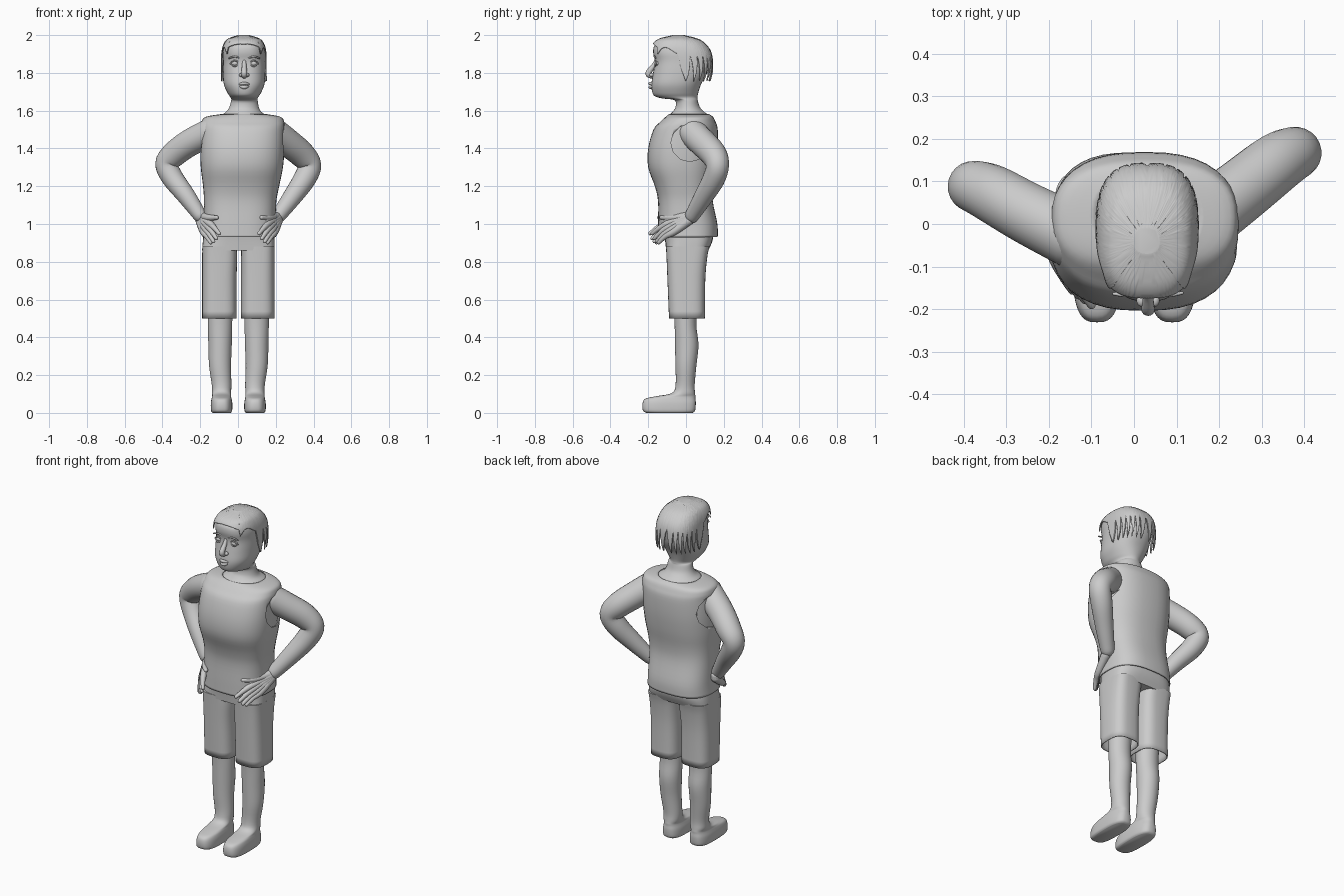
import bpy, bmesh, math
from mathutils import Vector, Matrix

if "Cube" in bpy.data.objects:
    bpy.data.objects.remove(bpy.data.objects["Cube"])


def spline(rows, t):
    """Catmull-Rom through a list of number tuples, t in 0..len-1."""
    i = min(int(t), len(rows) - 2)
    u = t - i
    a, b, c, d = (rows[max(0, min(len(rows) - 1, i + k))] for k in (-1, 0, 1, 2))
    return [0.5 * (2*q + (r-p)*u + (2*p-5*q+4*r-s)*u*u + (3*q-p-3*r+s)*u**3)
            for p, q, r, s in zip(a, b, c, d)]


def finish(name, bm, angle=50):
    bmesh.ops.recalc_face_normals(bm, faces=bm.faces)
    me = bpy.data.meshes.new(name)
    bm.to_mesh(me)
    bm.free()
    ob = bpy.data.objects.new(name, me)
    bpy.context.collection.objects.link(ob)
    bpy.ops.object.select_all(action='DESELECT')
    ob.select_set(True)
    bpy.context.view_layer.objects.active = ob
    bpy.ops.object.shade_smooth_by_angle(angle=math.radians(angle))
    return ob


def bridge(name, loops, caps=(True, True), angle=50):
    bm = bmesh.new()
    vs = [[bm.verts.new(p) for p in lp] for lp in loops]
    n = len(vs[0])
    for a, b in zip(vs, vs[1:]):
        for i in range(n):
            bm.faces.new((a[i], a[(i+1) % n], b[(i+1) % n], b[i]))
    for use, lp in zip(caps, (vs[0], vs[-1])):
        if use:
            bm.faces.new(lp)
    return finish(name, bm, angle)


def section(row, th):
    """Point on a rounded-box section (z, x0, x1, y0, y1, power); angle 0 is the front."""
    z, x0, x1, y0, y1, p = row
    s, c = math.sin(th), math.cos(th)
    return Vector(((x0+x1)/2 + (x1-x0)/2 * math.copysign(abs(s)**(2/p), s),
                   (y0+y1)/2 - (y1-y0)/2 * math.copysign(abs(c)**(2/p), c), z))


def loft(name, rows, caps=(True, True), n=40, sub=4, angle=50):
    m = (len(rows) - 1) * sub
    return bridge(name, [[section(spline(rows, k/sub), 2*math.pi*i/n) for i in range(n)]
                         for k in range(m + 1)], caps, angle)


def tube(name, pts, n=16, sub=5):
    """Round limb through (x, y, z, radius) points with domed ends."""
    m = (len(pts) - 1) * sub
    path = [spline(pts, k/sub) for k in range(m + 1)]
    cs, rs = [Vector(p[:3]) for p in path], [p[3] for p in path]
    d0, d1 = (cs[0]-cs[1]).normalized(), (cs[-1]-cs[-2]).normalized()
    dome = [math.radians(a) for a in (25, 50, 70, 85)]
    cs = ([cs[0] + d0*rs[0]*math.sin(a) for a in dome[::-1]] + cs
          + [cs[-1] + d1*rs[-1]*math.sin(a) for a in dome])
    rs = [rs[0]*math.cos(a) for a in dome[::-1]] + rs + [rs[-1]*math.cos(a) for a in dome]
    loops, t0 = [], None
    for k, (c, r) in enumerate(zip(cs, rs)):
        t = (cs[min(k+1, len(cs)-1)] - cs[max(k-1, 0)]).normalized()
        if t0 is None:
            u = t.orthogonal().normalized()
        else:
            u = t0.rotation_difference(t) @ u
        t0, v = t, t.cross(u)
        loops.append([c + r*(u*math.cos(2*math.pi*i/n) + v*math.sin(2*math.pi*i/n)) for i in range(n)])
    return bridge(name, loops)


def ball(name, loc, size):
    bm = bmesh.new()
    bmesh.ops.create_uvsphere(bm, u_segments=20, v_segments=12, radius=1)
    ob = finish(name, bm)
    ob.location, ob.scale = loc, size
    return ob


# Head, with the neck flaring into the collar
loft("head", [
    (1.545, -.12, .18, -.115, .135, 2.2), (1.575, -.09, .15, -.09, .12, 2.1), (1.595, -.062, .122, -.07, .095, 2),
    (1.62, -.045, .11, -.055, .073, 2), (1.655, -.036, .104, -.06, .062, 2), (1.664, -.037, .104, -.12, .061, 2),
    (1.675, -.043, .109, -.162, .061, 2), (1.695, -.056, .122, -.178, .065, 2.1),
    (1.74, -.075, .14, -.183, .08, 2.3), (1.80, -.08, .145, -.174, .112, 2.4), (1.86, -.08, .145, -.165, .125, 2.5),
    (1.91, -.08, .145, -.174, .122, 2.5), (1.95, -.065, .13, -.162, .09, 2.5), (1.98, -.02, .08, -.10, .04, 2.4)])

# Hair cap with fringe and ragged side and back locks
hair_rows = [(1.74, -.091, .153, -.165, .125, 2.8), (1.80, -.09, .152, -.172, .142, 2.8),
             (1.86, -.09, .152, -.178, .143, 2.8), (1.91, -.088, .15, -.184, .134, 2.7),
             (1.95, -.078, .14, -.178, .108, 2.6), (1.98, -.055, .117, -.145, .065, 2.6),
             (2.0, -.0, .06, -.07, -.01, 2.4)]
dense = [spline(hair_rows, k/20) for k in range(121)]


def hair_edge(th):
    a = abs((th + math.pi) % (2*math.pi) - math.pi)
    if a < .75:
        return 1.955 - .02*(a/.75)**2
    if a < 1.5:
        return 1.90 + .035*math.sin((a-.75)/.75*math.pi)
    tooth = abs(((a - 1.5)*4.26) % 1 - .5)*2
    return 1.755 + .15*tooth**1.5


N = 360
loops = []
for k in range(17):
    loop = []
    for i in range(N):
        th = 2*math.pi*i/N
        zb = hair_edge(th)
        z = zb + (2.0 - zb)*math.sin(k/16*math.pi/2)
        row = min(dense, key=lambda r: abs(r[0] - z)) if k < 16 else dense[-1]
        p = section(row, th)
        p.z = z
        loop.append(p)
    loops.append(loop)
hair = bridge("hair", loops, (False, True))
sol = hair.modifiers.new("thickness", 'SOLIDIFY')
sol.thickness = .006

# Face
FX = .033
tube("nose", [(FX, -.155, 1.87, .009), (FX, -.172, 1.838, .012), (FX, -.2, 1.797, .016), (FX, -.178, 1.783, .014)])
tube("upper_lip", [(FX-.033, -.168, 1.737, .004), (FX, -.191, 1.744, .009), (FX+.033, -.168, 1.737, .004)])
tube("lower_lip", [(FX-.028, -.17, 1.732, .004), (FX, -.188, 1.724, .010), (FX+.028, -.17, 1.732, .004)])
for s, side in ((-1, "left"), (1, "right")):
    x = FX + s*.05
    ball(side + "_nostril", (FX + s*.016, -.18, 1.789), (.011, .014, .01))
    ball(side + "_eye", (x, -.153, 1.85), (.02, .014, .013))
    for lid, dz in (("upper", .016), ("lower", -.015)):
        tube(f"{side}_{lid}_lid", [(x-.025, -.156, 1.85, .003), (x, -.164, 1.85 + dz, .004),
                                   (x+.025, -.156, 1.85, .003)], 8)
    tube(side + "_eyebrow", [(x-.03, -.164, 1.878, .004), (x, -.167, 1.886, .005), (x+.03, -.162, 1.878, .004)], 8)

# Torso skin, and the sleeveless shirt over it
torso_rows = [(.93, -.187, .20, -.148, .168, 2.7), (1.0, -.182, .198, -.148, .166, 2.7),
              (1.12, -.18, .203, -.148, .142, 2.6), (1.2, -.185, .218, -.165, .142, 2.5),
              (1.3, -.197, .238, -.2, .158, 2.5), (1.4, -.2, .246, -.2, .168, 2.5),
              (1.5, -.195, .246, -.172, .168, 2.5), (1.54, -.192, .244, -.137, .157, 2.5),
              (1.567, -.172, .226, -.108, .143, 2.4), (1.582, -.09, .15, -.09, .122, 2.1)]
loft("torso", [(r[0] - .004, r[1]+.012, r[2]-.012, r[3]+.012, r[4]-.012, r[5]) for r in torso_rows[3:-1]])
shirt = loft("shirt", torso_rows, (False, False))
sol = shirt.modifiers.new("thickness", 'SOLIDIFY')
sol.thickness = .006
for x in (-.22, .27):
    bm = bmesh.new()
    bmesh.ops.create_cone(bm, cap_ends=True, segments=12, radius1=.1, radius2=.1, depth=.14,
                          matrix=Matrix.Translation((x, .02, 1.43)) @ Matrix.Rotation(math.pi/2, 4, 'Y'))
    cutter = finish("armhole_cutter", bm)
    cutter.hide_render = True
    cutter.display_type = 'WIRE'
    cutter.hide_set(True)
    cut = shirt.modifiers.new("armhole", 'BOOLEAN')
    cut.object, cut.operation, cut.solver = cutter, 'DIFFERENCE', 'EXACT'

# Shorts: hips and two open legs
loft("shorts_hips", [(.86, -.19, .193, -.105, .118, 4), (.92, -.185, .193, -.112, .142, 3.2),
                     (1.0, -.175, .19, -.125, .14, 2.8)])
for side, a, b, la, lb in (("left", -.19, -.008, -.16, -.03), ("right", .016, .193, .033, .165)):
    leg = loft(side + "_shorts_leg", [(.5, a, b, -.09, .1, 3), (.7, a, b, -.098, .102, 3),
                                      (.82, a, b + (.004 if a < 0 else 0), -.103, .112, 3.3),
                                      (.88, a+.002, b, -.106, .124, 3.6)], (False, True))
    sol = leg.modifiers.new("thickness", 'SOLIDIFY')
    sol.thickness = .006
    # Bare lower leg running into the foot
    c = (la + lb)/2
    f = -.087 if a < 0 else .09
    loft(side + "_leg_and_foot", [
        (0, f-.048, f+.048, -.21, .035, 3), (.012, f-.056, f+.056, -.228, .048, 3),
        (.05, f-.057, f+.057, -.23, .052, 2.8), (.075, f-.053, f+.053, -.215, .05, 2.6),
        (.088, f-.05, f+.05, -.16, .05, 2.4), (.105, f-.05, f+.05, -.075, .048, 2.2),
        (.15, f-.052, f+.052, -.055, .046, 2), (.25, c-.058, c+.058, -.056, .055, 2),
        (.36, c-.062, c+.062, -.058, .066, 2), (.46, c-.064, c+.064, -.06, .055, 2),
        (.56, c-.066, c+.066, -.065, .06, 2), (.75, c-.068, c+.068, -.07, .075, 2)])

# Arms bent with hands on the hips
tube("left_arm", [(-.14, -.03, 1.487, .076), (-.25, .025, 1.433, .072), (-.335, .072, 1.372, .068),
                  (-.378, .088, 1.318, .06), (-.347, .07, 1.245, .057), (-.275, .025, 1.15, .049),
                  (-.203, -.012, 1.047, .037)], 24)
tube("right_arm", [(.19, .03, 1.487, .076), (.26, .085, 1.433, .074), (.337, .145, 1.37, .07),
                   (.38, .167, 1.31, .061), (.35, .145, 1.235, .059), (.285, .09, 1.14, .05),
                   (.215, .033, 1.045, .039)], 24)
for s, side, dx, dy in ((-1, "left", .012, -.012), (1, "right", 0, 0)):
    def at(x, y, z, r):
        return (s*x + dx, y + dy, z, r)
    for k in range(4):
        f = k/3
        knuckle = (.165 + .03*f, -.085 + .022*f, 1.005 - .045*f)
        tip = (.112 + .045*f, -.178 + .034*f, .95 - .048*f - (.01 if k in (1, 2) else 0))
        mid = [(p+q)/2 for p, q in zip(knuckle, tip)]
        tube(f"{side}_finger_{k+1}", [at(.213, .02, 1.035 - .012*f, .026), at(*knuckle, .02),
                                      at(mid[0], mid[1] - .006, mid[2] + .003, .014), at(*tip, .01)], 12)
    tube(side + "_thumb", [at(.205, .01, 1.04, .024), at(.165, -.08, 1.033, .018), at(.125, -.13, 1.034, .011)], 12)
